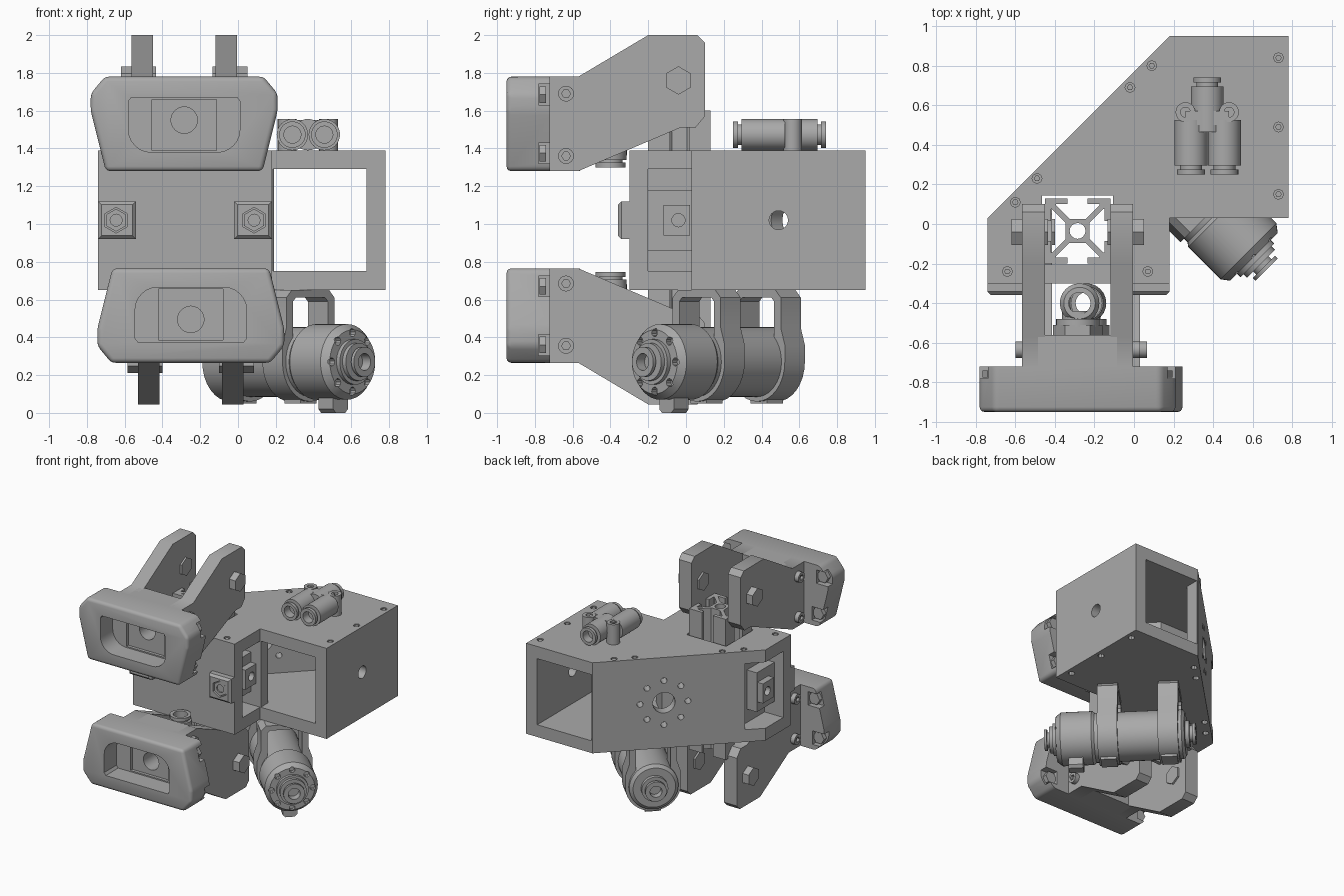
import bpy, bmesh
from math import sin, cos, pi, radians
from mathutils import Vector, Matrix

if "Cube" in bpy.data.objects:
    bpy.data.objects.remove(bpy.data.objects["Cube"])

grey = bpy.data.materials.new("machined grey")
grey.use_nodes = True
COLOUR = (0.4, 0.4, 0.4, 1)
grey.diffuse_color = COLOUR
grey.node_tree.nodes["Principled BSDF"].inputs["Base Color"].default_value = COLOUR
parts = []


def finish(name, bm):
    bmesh.ops.remove_doubles(bm, verts=bm.verts, dist=1e-5)
    bmesh.ops.recalc_face_normals(bm, faces=bm.faces)
    mesh = bpy.data.meshes.new(name)
    bm.to_mesh(mesh)
    bm.free()
    mesh.materials.append(grey)
    ob = bpy.data.objects.new(name, mesh)
    bpy.context.collection.objects.link(ob)
    parts.append(ob)
    return ob


AXES = {"x": lambda u, v, w: (w, u, v), "y": lambda u, v, w: (u, w, v), "z": lambda u, v, w: (u, v, w)}


def prism(name, pts, axis, a, b):
    """Extrude a 2D outline along an axis."""
    bm = bmesh.new()
    lo, hi = [[bm.verts.new(AXES[axis](u, v, w)) for u, v in pts] for w in (a, b)]
    bm.faces.new(lo)
    bm.faces.new(hi)
    for i in range(len(pts)):
        j = (i + 1) % len(pts)
        bm.faces.new((lo[i], lo[j], hi[j], hi[i]))
    return finish(name, bm)


def box(name, x, y, z):
    return prism(name, [(x[0], y[0]), (x[1], y[0]), (x[1], y[1]), (x[0], y[1])], "z", *z)


def ring(u, v, r, n=24, start=0.0, sweep=2 * pi):
    closed = sweep > 6.2
    return [(u + r * cos(start + sweep * i / (n if closed else n - 1)),
             v + r * sin(start + sweep * i / (n if closed else n - 1))) for i in range(n)]


def lathe(name, profile, origin, direction, n=32):
    """Spin (distance, radius) points about an axis."""
    bm = bmesh.new()
    vs = [bm.verts.new((r, 0, t)) for t, r in profile]
    es = [bm.edges.new(p) for p in zip(vs, vs[1:])]
    bmesh.ops.spin(bm, geom=vs + es, cent=(0, 0, 0), axis=(0, 0, 1), angle=2 * pi, steps=n)
    rot = Vector((0, 0, 1)).rotation_difference(Vector(direction)).to_matrix().to_4x4()
    bmesh.ops.transform(bm, matrix=Matrix.Translation(origin) @ rot, verts=bm.verts)
    return finish(name, bm)


def cut(ob, *cutters):
    """Subtract cutters, bake the result and drop the cutters."""
    for c in cutters:
        mod = ob.modifiers.new("cut", "BOOLEAN")
        mod.operation, mod.solver, mod.object = "DIFFERENCE", "EXACT", c
        bpy.context.view_layer.update()
        dg = bpy.context.evaluated_depsgraph_get()
        baked = bpy.data.meshes.new_from_object(ob.evaluated_get(dg))
        ob.modifiers.clear()
        ob.data = baked
        parts.remove(c)
        bpy.data.objects.remove(c)
    return ob


# Hollow main housing
housing = prism("housing", [(-.74, -.3), (-.74, .03), (.18, .95), (.78, .95), (.78, .03), (.18, .03), (.18, -.3)],
                "z", .65, 1.39)
cavity = [(.68, -.1), (.68, 1.1), (.19, 1.1), (.19, .84), (-.34, .31), (0, .31), (.185, .12), (.185, -.1)]
cut(housing, prism("cavity", cavity, "z", .75, 1.29),
    box("post_slot", (-.465, -.105), (-.205, .145), (.5, 1.5)),
    box("left_pocket", (-.9, -.57), (-.2, .14), (.75, 1.29)),
    box("right_pocket", (.01, .184), (-.2, .028), (.75, 1.29)),
    prism("side_hole", ring(.49, 1.02, .05), "x", .6, .9))
screws = [(.73, .84), (.73, .49), (.73, .15), (.09, .8), (-.02, .69), (-.49, .23), (-.6, .11), (-.64, -.24), (.07, -.24)]
for x, y in screws:
    for z in (1.35, .61):
        cut(housing, prism("screw_hole", ring(x, y, .025, 8), "z", z, z + .08))
    prism("screw_socket", ring(x, y, .016, 6), "z", 1.35, 1.385)

# Round port and bolt circle in the slanted wall
port = Vector((-.2, .57, 1.02))
out, side = Vector((-1, 1, 0)).normalized(), Vector((1, 1, 0)).normalized()
holes = [(port, .085)] + [(port + side * u + Vector((0, 0, v)), .023) for u, v in ring(0, 0, .18, 8)]
for p, r in holes:
    cut(housing, lathe("port_cutter", [(-.2, 0), (-.2, r), (.1, r), (.1, 0)], p, out, 16))

# Pivot tabs and front bosses on both ends of the housing
for s, label in ((-1, "right"), (1, "left")):
    def mx(a, b):
        return sorted((-.28 + s * a, -.28 + s * b))
    box(label + "_tab", mx(.27, .38), (-.2, .028), (.86, 1.18))
    cut(box(label + "_tab_block", mx(.3, .43), (-.12, .02), (.94, 1.1)),
        prism("tab_hole", ring(-.04, 1.02, .035, 16), "x", *mx(.39, .5)))
    boss = box(label + "_boss", mx(.26, .46), (-.36, -.29), (.92, 1.12))
    bm = bmesh.new()
    bm.from_mesh(boss.data)
    edges = [e for e in bm.edges if all(v.co.y < -.35 for v in e.verts)]
    bmesh.ops.bevel(bm, geom=edges, offset=.018, segments=1, affect="EDGES")
    bm.to_mesh(boss.data)
    bm.free()
    cx = -.28 + s * .365
    cut(boss, prism("boss_recess", ring(cx, 1.02, .068, 6, pi / 6), "y", -.4, -.335))
    cut(prism(label + "_boss_nut", ring(cx, 1.02, .06, 6, pi / 6), "y", -.34, -.352),
        prism("nut_hole", ring(cx, 1.02, .032, 12), "y", -.4, -.342))

# Slotted square post
PX, PY = -.285, -.035
core = prism("post_core", ring(PX, PY, .085, 4, pi / 4), "z", .45, 1.6)
cut(core, prism("core_bore", ring(PX, PY, .04, 16), "z", .4, 1.7))
for sx in (-1, 1):
    for sy in (-1, 1):
        def local(pts):
            return [(PX + sx * u, PY + sy * v) for u, v in pts]
        prism("post_web", local([(.03, .05), (.05, .03), (.15, .13), (.13, .15)]), "z", .45, 1.6)
        prism("post_corner", local([(.165, .165), (.05, .165), (.05, .135), (.11, .135), (.11, .11),
                                    (.135, .11), (.135, .05), (.165, .05)]), "z", .45, 1.6)


# Two mirrored grippers
def gripper(prefix, cx, upper):
    def Z(z):
        return z if upper else 2.045 - z

    def zp(pts):
        return [(u, Z(v)) for u, v in pts]

    def sym(pts):
        return [(cx + u, Z(v)) for u, v in pts] + [(cx - u, Z(v)) for u, v in reversed(pts)]

    pad = prism(prefix + "_pad", sym([(.42, 1.78), (.495, 1.69), (.495, 1.6), (.415, 1.28)]), "y", -.95, -.72)
    bm = bmesh.new()
    bm.from_mesh(pad.data)
    edges = [e for e in bm.edges if min(v.co.y for v in e.verts) < -.9]
    bmesh.ops.bevel(bm, geom=edges, offset=.025, segments=3, affect="EDGES", profile=.5)
    bm.to_mesh(pad.data)
    bm.free()
    recess = [(.28, 1.67), (.295, 1.65)] + ring(.175, 1.5, .12, 7, 0, -pi / 2)
    cut(pad, prism("recess", sym(recess), "y", -1, -.79),
        prism("recess_step", sym([(.17, 1.66), (.17, 1.39)]), "y", -1, -.765),
        prism("pad_bore", ring(cx, Z(1.55), .07), "y", -1, -.6))
    for s in (-1, 1):
        for z, inner in ((1.685, .39), (1.375, .35)):
            xs = sorted((cx + s * inner, cx + s * .6))
            cut(pad, box("nut_slot", xs, (-.78, -.7), sorted((Z(z - .055), Z(z + .055)))))
            prism(prefix + "_pad_nut", ring(cx + s * (inner + .04), Z(z), .05, 6), "y", -.775, -.74)
    # Mount block behind the pad
    block = box(prefix + "_mount", (cx - .2, cx + .2), (-.73, -.56), sorted((Z(1.28), Z(1.78))))
    cut(block, prism("mount_bore", ring(cx, Z(1.55), .07), "y", -.8, -.5))
    arm = zp([(-.73, 1.78), (-.57, 1.78), (-.2, 2), (.06, 2), (.1, 1.96), (.1, 1.57), (.05, 1.51),
              (-.03, 1.51), (-.57, 1.28), (-.73, 1.28)])
    for s in (-1, 1):
        prism(prefix + "_arm", arm, "x", cx + s * .165, cx + s * .28)
        prism(prefix + "_pivot_bolt", ring(-.04, Z(1.76), .075, 6, pi / 6), "x", cx + s * .15, cx + s * .335)
        for z in (1.69, 1.36):
            cut(prism(prefix + "_arm_bolt", ring(-.635, Z(z), .042, 16), "x", cx + s * .25, cx + s * .315),
                prism("bolt_socket", ring(-.635, Z(z), .023, 6), "x", cx + s * .295, cx + s * .4))
    # Elbow hose fitting between the arms
    down = (0, 0, 1 if upper else -1)
    lathe(prefix + "_elbow", [(0, .055), (0, .08), (.025, .08), (.025, .065), (.04, .065), (.04, .085), (.3, .1),
                              (.33, .08), (.33, .055), (0, .055)], (cx + .01, -.4, Z(1.3)), down, 24)
    prism(prefix + "_elbow_nut", ring(cx, Z(1.55), .125, 6), "y", -.56, -.51)
    lathe(prefix + "_elbow_collar", [(0, 0), (0, .11), (.04, .11), (.04, .08), (.08, .08), (.08, 0)],
          (cx, -.52, Z(1.55)), (0, 1, 0), 24)


gripper("upper", -.285, True)
gripper("lower", -.25, False)

# Hose splitter on the roof
tube = [(0.07, 0), (.07, .045), (0, .045), (0, .07), (.025, .07), (.025, .055), (.045, .055), (.045, .083), (.275, .083),
        (.275, 0)]
for name, x, y, d in (("splitter_inlet", .37, .74, -1), ("splitter_outlet", .288, .25, 1), ("splitter_outlet", .457, .25, 1)):
    lathe(name, tube, (x, y, 1.473), (0, d, 0))
box("splitter_web", (.26, .48), (.5, .57), (1.4, 1.55))
for x in (.26, .48):
    lathe("splitter_eyelet", [(0, .025), (0, .05), (.165, .05), (.165, .025), (0, .025)], (x, .565, 1.39), (0, 0, 1), 20)

# Round cartridge slung diagonally under the housing
tip, along = Vector((.67, -.23, .27)), Vector((-1, 1, 0)).normalized()
cartridge = lathe("cartridge", [
    (.06, 0), (.06, .045), (0, .045), (0, .08), (.02, .08), (.02, .055), (.04, .055), (.04, .1), (.065, .1), (.065, .12),
    (.09, .12), (.09, .17), (.13, .2), (.36, .2), (.38, .185), (1.03, .185), (1.05, .16), (1.05, .1), (1.08, .1),
    (1.08, .06), (1.1, .06), (1.1, .08), (1.125, .08), (1.125, .045), (1.07, .045), (1.07, 0)], tip, along, 40)
for u, v in ring(0, 0, .155, 8):
    p = tip + side * u + Vector((0, 0, v))
    cut(cartridge, lathe("rim_slot", [(.05, 0), (.05, .022), (.125, .022), (.125, 0)], p, along, 10))


def sling(ob):
    ob.matrix_world = Matrix.Translation((tip.x, tip.y, 0)) @ Matrix.Rotation(radians(135), 4, "Z")
    return ob


# Clips, keel lug
bow = ring(0, .27, .21, 17, -pi, pi)
outline = bow + [(.21, .36), (.18, .45), (.18, .61), (.14, .65), (-.14, .65), (-.18, .61), (-.18, .45), (-.21, .36)]
for t in (.48, .93):
    clip = prism("clip", outline, "x", t - .075, t + .075)
    cut(clip, prism("clip_window", [(-.13, .3), (.13, .3), (.13, .59), (.11, .61), (-.11, .61), (-.13, .59)], "x", t - .2, t + .2))
    sling(clip)
    sling(box("clip_foot", (t - .06, t + .06), (-.06, .06), (.05, .1)))
sling(prism("keel_lug", [(-.055, .1), (-.055, .02), (-.035, 0), (.035, 0), (.055, .02), (.055, .1)], "x", .18, .29))

# Crisp edges with smooth round surfaces
bpy.ops.object.select_all(action="DESELECT")
for ob in parts:
    ob.select_set(True)
bpy.context.view_layer.objects.active = parts[0]
bpy.ops.object.shade_smooth_by_angle(angle=radians(32))
